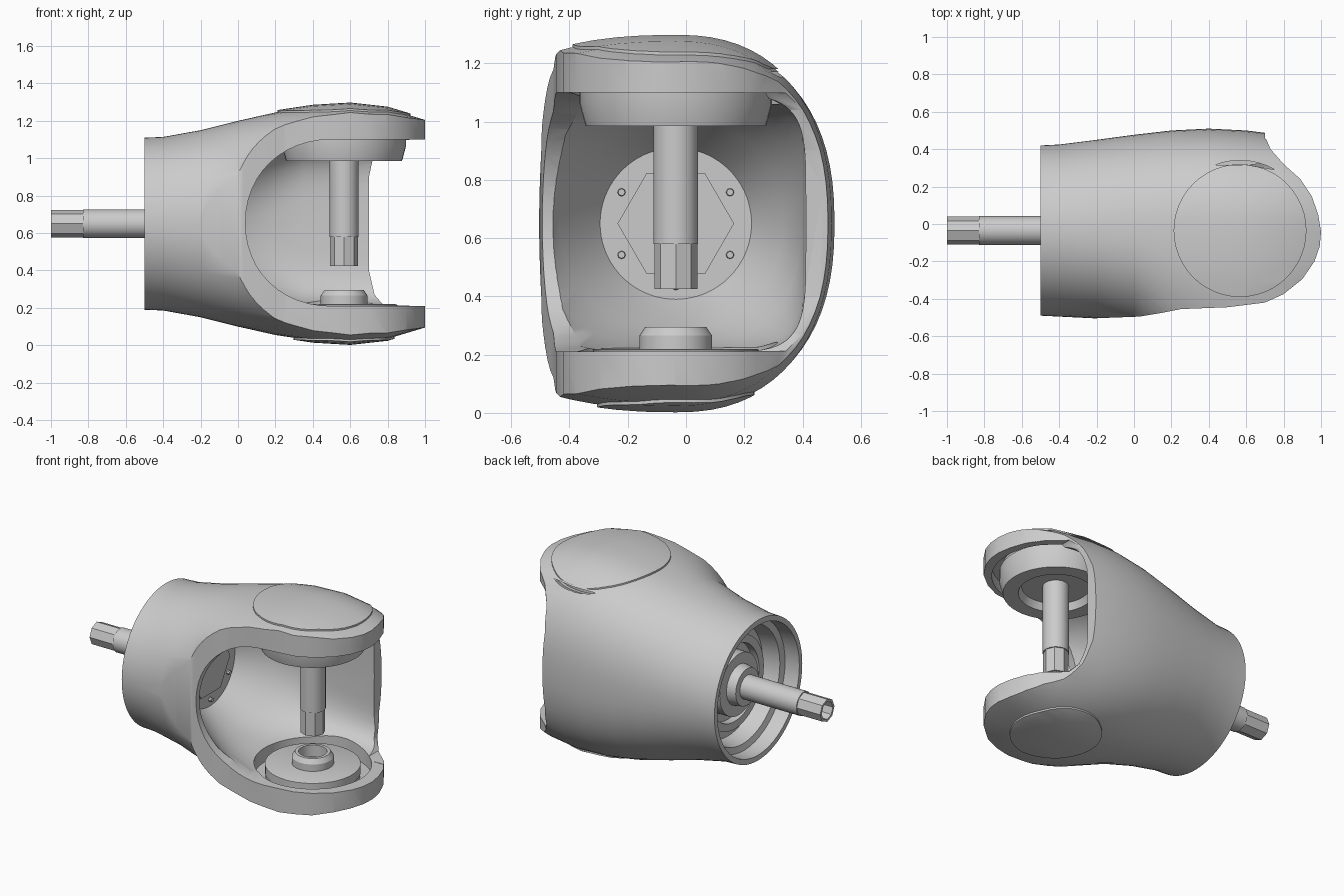
import bpy, bmesh, math
from mathutils import Matrix

cube = bpy.data.objects.get("Cube")
if cube:
    bpy.data.objects.remove(cube)

grey = bpy.data.materials.new("light_grey")
grey.use_nodes = True
GREY = (0.6, 0.6, 0.6, 1)
grey.diffuse_color = GREY
grey.node_tree.nodes["Principled BSDF"].inputs["Base Color"].default_value = GREY

CY, CZ = -0.035, 0.65      # main axis of the housing
PX = 0.567                 # x of the upright joint axis


def make(name, bm):
    bmesh.ops.recalc_face_normals(bm, faces=bm.faces)
    mesh = bpy.data.meshes.new(name)
    bm.to_mesh(mesh)
    bm.free()
    mesh.materials.append(grey)
    ob = bpy.data.objects.new(name, mesh)
    bpy.context.collection.objects.link(ob)
    return ob


def skin(name, rings, closed=False):
    """Bridge equal rings of points, capping both ends unless closed."""
    bm = bmesh.new()
    loops = [[bm.verts.new(p) for p in r] for r in rings]
    n = len(loops[0])
    pairs = list(zip(loops, loops[1:])) + ([(loops[-1], loops[0])] if closed else [])
    for a, b in pairs:
        for i in range(n):
            j = (i + 1) % n
            bm.faces.new((a[i], a[j], b[j], b[i]))
    if not closed:
        bm.faces.new(loops[0])
        bm.faces.new(loops[-1])
    return make(name, bm)


def power(v, n):
    return math.copysign(abs(v) ** (2 / n), v)


def section(x, front, back, hz, n, count=72):
    """Rounded section across x, with its own front and back half widths."""
    ring = []
    for i in range(count):
        a = math.tau * i / count
        c = power(math.cos(a), n)
        ring.append((x, CY + c * (back if c > 0 else front), CZ + hz * power(math.sin(a), n)))
    return ring


def prism(name, outline, axis, lo, hi):
    if axis == "z":
        return skin(name, [[(u, v, w) for u, v in outline] for w in (lo, hi)])
    return skin(name, [[(u, w, v) for u, v in outline] for w in (lo, hi)])


def lathe(name, profile, axis="z", sides=48, closed=False):
    """Turn (radius, position) points about the joint axis or main axis."""
    rings = []
    for r, h in profile:
        ring = []
        for i in range(sides):
            a = math.tau * i / sides
            u, v = r * math.cos(a), r * math.sin(a)
            ring.append((PX + u, CY + v, h) if axis == "z" else (h, CY + u, CZ + v))
        rings.append(ring)
    return skin(name, rings, closed)


def select(ob):
    bpy.ops.object.select_all(action="DESELECT")
    ob.select_set(True)
    bpy.context.view_layer.objects.active = ob


def boolean(ob, cutter, operation="DIFFERENCE"):
    cutter.hide_render = True
    select(ob)
    mod = ob.modifiers.new("cut", "BOOLEAN")
    mod.operation, mod.object, mod.solver = operation, cutter, "EXACT"
    bpy.ops.object.modifier_apply(modifier=mod.name)
    bpy.data.objects.remove(cutter)


# Housing: lofted body, trimmed to its plan outline
stations = [(-0.5, 0.455, 0.455, 0.46, 2), (-0.4, 0.46, 0.46, 0.464, 2),
            (-0.2, 0.47, 0.485, 0.5, 2.1), (0, 0.51, 0.512, 0.55, 2.2),
            (0.2, 0.72, 0.535, 0.595, 2.3), (0.4, 0.84, 0.545, 0.625, 2.35),
            (0.6, 0.9, 0.535, 0.637, 2.35), (0.8, 0.86, 0.51, 0.615, 2.35),
            (1.05, 0.75, 0.46, 0.54, 2.35)]
housing = skin("housing", [section(*s) for s in stations])
plan = [(-0.6, 0.6), (0.7, 0.6), (0.7, 0.47), (0.73, 0.4), (0.8, 0.32), (0.89, 0.24),
        (0.95, 0.15), (0.985, 0.05), (1, -0.04), (0.993, -0.12), (0.965, -0.2), (0.9, -0.295),
        (0.8, -0.375), (0.7, -0.42), (0.5, -0.445), (0.25, -0.455), (0.15, -0.475),
        (0.03, -0.495), (-0.1, -0.5), (-0.6, -0.52)]
boolean(housing, prism("plan_cutter", plan, "z", -1, 2), "INTERSECT")

# Main cavity and the open rear collar
cavity = [(-0.18, 0.26, 0.26, 0.26, 2), (0, 0.4, 0.37, 0.37, 2.1), (0.15, 0.48, 0.43, 0.42, 2.5),
          (0.35, 0.5, 0.45, 0.442, 4), (0.85, 0.5, 0.445, 0.442, 6)]
boolean(housing, skin("cavity_cutter", [section(*s) for s in cavity]))
boolean(housing, lathe("collar_cutter", [(0.43, -0.6), (0.42, -0.4), (0.38, -0.39), (0.36, -0.28)], "x"))

# Fork mouth: rounded window from the front, then the open end
window = [(1.3, 0.21)]
for i in range(25):
    a = math.radians(270 - 180 * i / 24)
    window.append((0.5 + 0.46 * power(math.cos(a), 2.1), 0.655 + 0.445 * power(math.sin(a), 2.1)))
window.append((1.3, 1.1))
boolean(housing, prism("window_cutter", window, "y", -1, 0.2))
mouth = [(1.3, 0.212), (0.78, 0.212), (0.73, 0.27), (0.7, 0.4),
         (0.7, 0.9), (0.73, 1.04), (0.78, 1.098), (1.3, 1.098)]
boolean(housing, prism("mouth_cutter", mouth, "y", -1, 1))

# Ring grooves that leave a thin rim around the bearing seat in each arm
for inner, outer, lo, hi in ((0.28, 0.35, 0.13, 0.25), (0.31, 0.375, 1.06, 1.17)):
    groove = [(inner, lo), (outer, lo), (outer, hi), (inner, hi)]
    boolean(housing, lathe("groove_cutter", groove, closed=True))

# Round caps on both arms, standing just proud of the housing skin
for name, radius, lo, hi in (("top_cap", 0.355, 1.18, 1.5), ("bottom_cap", 0.27, -0.2, 0.12)):
    cap = skin(name, [section(x, f, b, hz + 0.011, n) for x, f, b, hz, n in stations])
    boolean(cap, lathe("cap_cutter", [(radius, lo), (radius, hi)]), "INTERSECT")

# Upper bearing plate, recessed around the hanging drive pin
lathe("upper_bearing", [(0.33, 1.13), (0.33, 1.06), (0.31, 0.985), (0.22, 0.985), (0.2, 1.03)])


def drive_pin(name, axis, root, shoulder, tip):
    """Round pin whose hollow tip has flats."""
    lathe(name, [(0.077, root), (0.077, shoulder)], axis, 32)
    lathe(name + "_tip", [(0.074, shoulder), (0.074, tip), (0.058, tip), (0.058, shoulder)],
          axis, 8, True)


drive_pin("upright_pin", "z", 1.04, 0.58, 0.425)
drive_pin("input_shaft", "x", -0.2, -0.83, -1.0)

# Lower bearing plate and hollow boss
lathe("lower_plate", [(0.285, 0.16), (0.285, 0.216), (0.275, 0.22)])
lathe("lower_boss", [(0.125, 0.2), (0.125, 0.265), (0.105, 0.295), (0.085, 0.295), (0.085, 0.2)],
      closed=True)

# Inner flange: hexagonal plate and screws on the cavity side, stepped rings behind
lathe("flange_plate", [(0.2, -0.2), (0.2, -0.172)], "x", 6)
lathe("rear_ring", [(0.3, -0.25), (0.3, -0.33), (0.25, -0.33), (0.25, -0.25)], "x", closed=True)
lathe("rear_hub", [(0.2, -0.25), (0.2, -0.36), (0.13, -0.36), (0.12, -0.42)], "x")
for i in range(6):
    a = math.tau * (i + 0.5) / 6
    bm = bmesh.new()
    bmesh.ops.create_cone(bm, cap_ends=True, segments=8, radius1=0.016, radius2=0.012, depth=0.04,
                          matrix=Matrix.Translation((-0.18, CY + 0.215 * math.cos(a), CZ + 0.215 * math.sin(a)))
                          @ Matrix.Rotation(math.pi / 2, 4, "Y"))
    make("flange_screw_%d" % (i + 1), bm)

# Smooth the curved parts and keep the machined edges crisp
for ob in list(bpy.context.collection.objects):
    if ob.type == "MESH":
        select(ob)
        bpy.ops.object.shade_smooth_by_angle(angle=math.radians(30))
